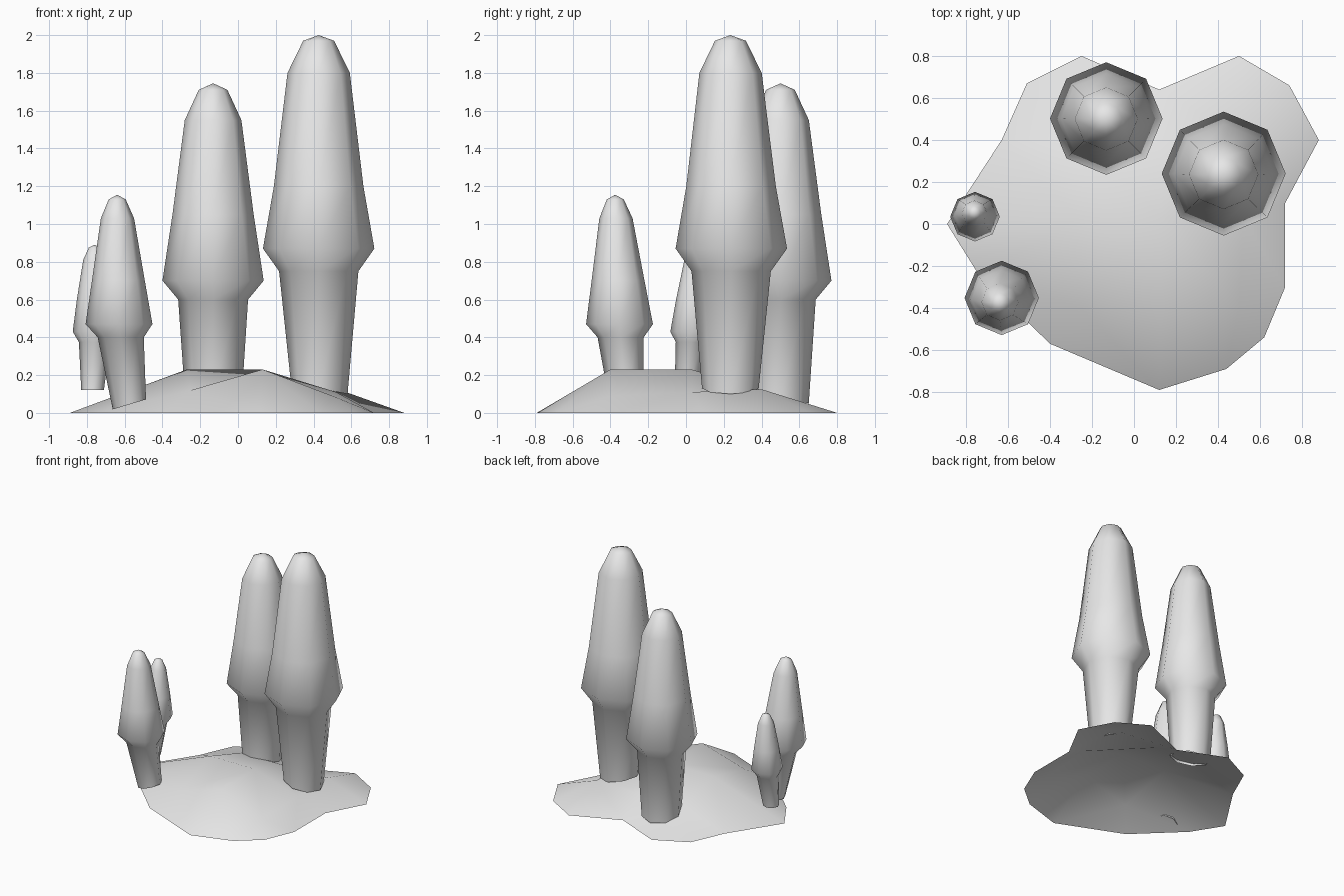
import bpy, bmesh, math
from mathutils import Vector
from mathutils.geometry import delaunay_2d_cdt

old = bpy.data.objects.get("Cube")
if old:
    bpy.data.objects.remove(old, do_unlink=True)

grey = bpy.data.materials.new("pale_grey")
grey.use_nodes = True
colour = (0.8, 0.8, 0.8, 1)
grey.diffuse_color = colour
grey.node_tree.nodes["Principled BSDF"].inputs["Base Color"].default_value = colour


def finish(name, bm):
    for face in bm.faces:
        face.smooth = True
    mesh = bpy.data.meshes.new(name)
    bm.to_mesh(mesh)
    bm.free()
    mesh.materials.append(grey)
    obj = bpy.data.objects.new(name, mesh)
    bpy.context.collection.objects.link(obj)


# Ground mound: flat irregular rim and a raised patch of inner points
rim = [(-.89, 0), (-.74, -.24), (-.4, -.57), (.12, -.79), (.44, -.69),
       (.62, -.54), (.72, -.3), (.72, .1), (.88, .4), (.74, .66),
       (.5, .8), (.12, .64), (-.25, .8), (-.51, .67), (-.63, .4)]
hill = [(-.25, -.4, .12), (.13, -.4, .23), (.5, -.4, .09),
        (-.27, .03, .23), (.13, .03, .23), (.52, .03, .11),
        (-.25, .4, .12), (.13, .4, .12), (.53, .4, .125)]
points = [Vector((x, y, 0)) for x, y in rim] + [Vector(p) for p in hill]
count = len(rim)
edges = [(i, (i + 1) % count) for i in range(count)]
flat, _, faces, _, _, _ = delaunay_2d_cdt(
    [p.to_2d() for p in points], edges, [], 1, 1e-5)
bm = bmesh.new()
verts = []
for v in flat:
    height = min(points, key=lambda p: (p.to_2d() - v).length).z
    verts.append(bm.verts.new((v.x, v.y, height)))
for face in faces:
    f = bm.faces.new([verts[i] for i in face])
    f.normal_update()
    if f.normal.z < 0:
        f.normal_flip()
finish("ground_mound", bm)


# Trees: eight-sided trunk flaring into a tapered crown, open underneath
def tree(name, foot, waist, tip, rings, tilt):
    """Rings are (height, radius); the axis bends from foot to waist to tip."""
    bm = bmesh.new()
    foot, waist, tip = Vector(foot), Vector(waist), Vector(tip)
    previous = None
    for n, (z, radius) in enumerate(rings):
        low, high = (foot, waist) if z < waist.z else (waist, tip)
        centre = low.lerp(high, (z - low.z) / (high.z - low.z))
        loop = []
        for k in range(8):
            a = math.tau * k / 8
            x, y = radius * math.cos(a), radius * math.sin(a)
            lean = x * tilt[0] + y * tilt[1] if n == 0 else 0
            loop.append(bm.verts.new((centre.x + x, centre.y + y, z + lean)))
        if previous:
            for k in range(8):
                j = (k + 1) % 8
                bm.faces.new((previous[k], previous[j], loop[j], loop[k]))
        previous = loop
    top = bm.verts.new(tip)
    for k in range(8):
        bm.faces.new((previous[k], previous[(k + 1) % 8], top))
    finish(name, bm)


tree("tallest_tree", (.43, .235, .13), (.427, .24, .87), (.427, .235, 2),
     [(.13, .15), (.75, .21), (.87, .295), (1.2, .237), (1.8, .165), (1.97, .082)],
     (-.2, 0))
tree("tall_back_tree", (-.13, .5, .08), (-.132, .502, .7), (-.132, .5, 1.745),
     [(.08, .15), (.6, .185), (.7, .268), (1.05, .215), (1.55, .15), (1.71, .076)],
     (0, -.2))
tree("short_front_tree", (-.575, -.315, .045), (-.63, -.352, .47), (-.64, -.375, 1.155),
     [(.045, .088), (.4, .122), (.47, .177), (.7, .14), (1.03, .088), (1.13, .045)],
     (.3, 0))
tree("smallest_tree", (-.77, 0, .12), (-.757, .035, .43), (-.76, .055, .89),
     [(.12, .06), (.375, .083), (.43, .118), (.6, .095), (.81, .06), (.875, .03)],
     (0, 0))
